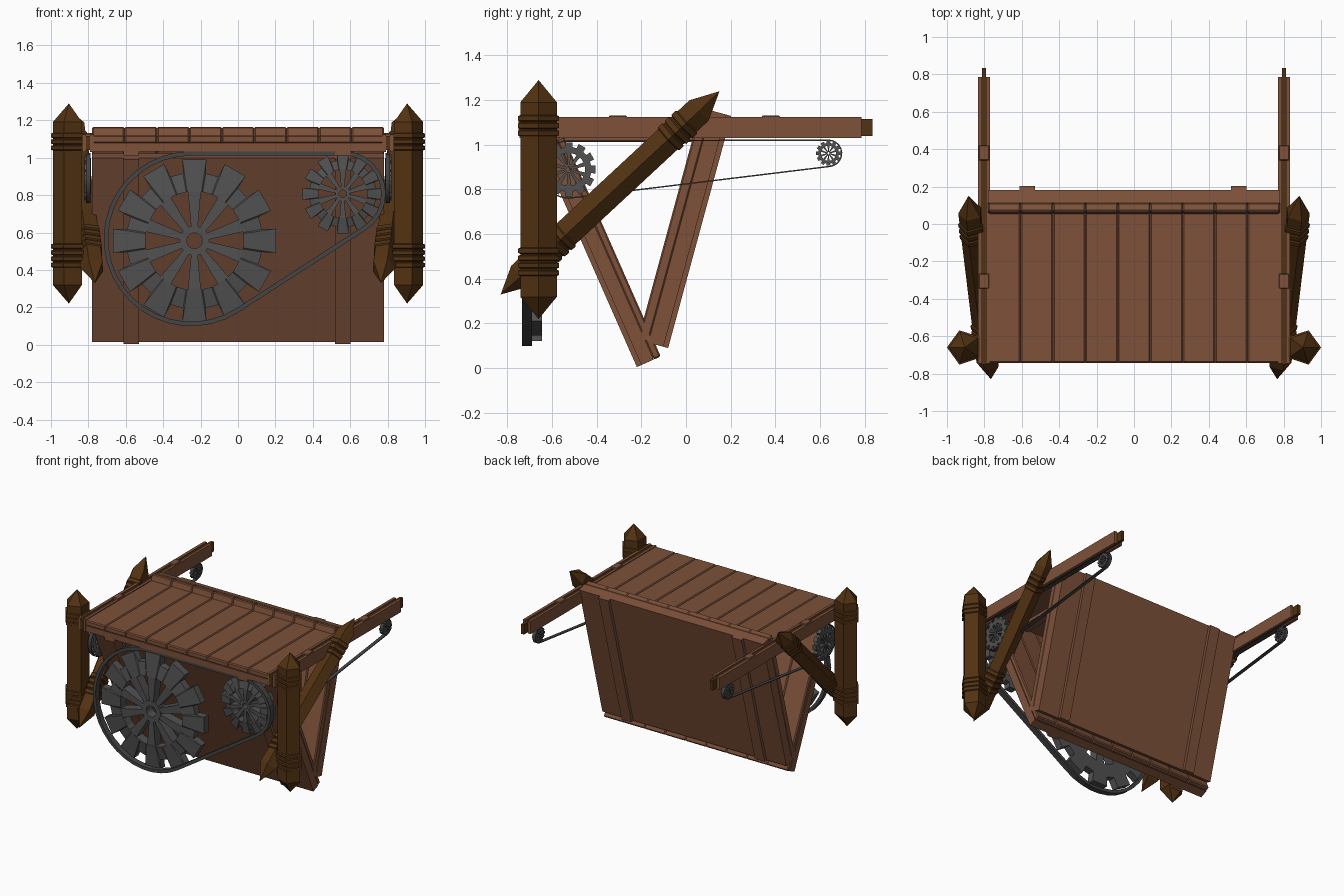
import bpy, bmesh, math
from mathutils import Matrix, Vector

if "Cube" in bpy.data.objects:
    bpy.data.objects.remove(bpy.data.objects["Cube"])


def material(name, rgb):
    m = bpy.data.materials.new(name)
    m.diffuse_color = (*rgb, 1)
    m.use_nodes = True
    m.node_tree.nodes["Principled BSDF"].inputs["Base Color"].default_value = m.diffuse_color
    return m


WOOD = material("plank_brown", (0.205, 0.082, 0.042))
DARK = material("dark_timber", (0.085, 0.032, 0.006))
STEEL = material("gear_grey", (0.082, 0.082, 0.082))
BELT = material("belt_grey", (0.058, 0.058, 0.06))


def finish(name, bm, mat, mirror=False):
    """Turn a bmesh into an object, optionally with a copy mirrored in x."""
    for side in ((1, -1) if mirror else (1,)):
        b = bm.copy()
        b.transform(Matrix.Diagonal((side, 1, 1, 1)))
        bmesh.ops.recalc_face_normals(b, faces=b.faces)
        label = name if not mirror else ("right_" if side > 0 else "left_") + name
        me = bpy.data.meshes.new(label)
        b.to_mesh(me)
        b.free()
        me.materials.append(mat)
        bpy.context.collection.objects.link(bpy.data.objects.new(label, me))
    bm.free()


def add_box(bm, x, y, z, bevel=0.0):
    t = bmesh.new()
    mat = Matrix.LocRotScale(((x[0] + x[1]) / 2, (y[0] + y[1]) / 2, (z[0] + z[1]) / 2), None,
                             (x[1] - x[0], y[1] - y[0], z[1] - z[0]))
    bmesh.ops.create_cube(t, size=1, matrix=mat)
    if bevel:
        bmesh.ops.bevel(t, geom=t.edges[:], offset=bevel, segments=1, affect='EDGES')
    me = bpy.data.meshes.new("tmp")
    t.to_mesh(me)
    t.free()
    bm.from_mesh(me)
    bpy.data.meshes.remove(me)


# ---- plank panels: backing board, nine planks inside, two battens outside
def panel(name, corner, up, length, plank, back, batten):
    """corner = outer bottom (y, z); up = direction (y, z); outside lies right of up."""
    up = Vector((0, *up)).normalized()
    out = Vector((0, up.z, -up.y)) * (-1 if name == "front_panel" else 1)
    m = Matrix.Identity(4)
    m.col[1][:3], m.col[2][:3], m.col[3][:3] = out, up, (0, *corner)
    parts = {"backing": bmesh.new(), "planks": bmesh.new(), "battens": bmesh.new()}
    add_box(parts["backing"], (-.78, .78), (-batten - back, -batten), (0, length))
    w = 1.56 / 9
    for i in range(9):
        add_box(parts["planks"], (-.78 + i * w, -.78 + (i + 1) * w),
                (-batten - back - plank, -batten - back + .001), (0, length), .007)
    for x in (-.57, .56):
        add_box(parts["battens"], (x - .042, x + .042), (-batten - .002, 0), (0, length))
    for key, bm in parts.items():
        bm.transform(m)
        finish(name + "_" + key, bm, WOOD)


panel("front_panel", (-.22, .005), (-.404, .915), 1.077, .035, .06, .022)
panel("back_panel", (-.08, .09), (.262, .965), 1.077, .048, .07, .022)
panel("top_panel", (-.742, 1.012), (1, 0), .81, .04, .045, .022)

# ---- side rails: two boards around a dark sliding bar, with two cover blocks
bm = bmesh.new()
for x in ((.77, .79), (.813, .835)):
    add_box(bm, x, (-.745, .785), (1.03, 1.125))
finish("rail_boards", bm, WOOD, True)
bm = bmesh.new()
add_box(bm, (.79, .813), (-.75, .835), (1.04, 1.115))
finish("rail_bar", bm, DARK, True)
bm = bmesh.new()
for y in (-.305, .38):
    add_box(bm, (.775, .83), (y - .04, y + .04), (1.1, 1.131), .004)
finish("rail_covers", bm, WOOD, True)


# ---- pentagonal timbers with pointed ends and collars
def timber(name, a, b, r):
    prof = [(0, 0), (r, .093)]
    for start in (.18, .765):
        for k in range(4 if start < .5 else 3):
            z = start + k * .031
            prof += [(r, z), (r * 1.12, z + .004), (r * 1.12, z + .022), (r, z + .026)]
    prof += [(r, .907), (0, 1)]
    a, b = Vector(a), Vector(b)
    d = b - a
    rot = Vector((0, 0, 1)).rotation_difference(d).to_matrix().to_4x4()
    bm = bmesh.new()
    rows = [[bm.verts.new((q * math.cos(i * math.tau / 5), q * math.sin(i * math.tau / 5), z * d.length))
             for i in range(5)] for q, z in prof]
    for p, q in zip(rows, rows[1:]):
        for i in range(5):
            j = (i + 1) % 5
            bm.faces.new((p[i], p[j], q[j], q[i]))
    bmesh.ops.remove_doubles(bm, verts=bm.verts, dist=1e-5)
    bm.transform(Matrix.Translation(a) @ rot)
    finish(name, bm, DARK, True)


timber("post", (.904, -.66, .22), (.904, -.66, 1.29), .086)
timber("brace", (.765, -.83, .33), (.885, .15, 1.24), .066)


# ---- gears and belts, drawn in a plane (u, v) with depth d
def strip(bm, place, outer, inner, d0, d1, dome=0.0, closed=True):
    """Solid band between two point lists; dome pushes the inner front edge out."""
    rows = [[bm.verts.new(place(*p, d)) for p in pts]
            for pts, d in ((outer, d0), (outer, d1), (inner, d1), (inner, d0 - dome))]
    n = len(outer)
    for i in range(n if closed else n - 1):
        j = (i + 1) % n
        for k in range(4):
            p, q = rows[k], rows[(k + 1) % 4]
            bm.faces.new((p[i], p[j], q[j], q[i]))
    if not closed:
        for i in (0, n - 1):
            bm.faces.new([row[i] for row in rows])


def polar(c, r, a):
    return (c[0] + r * math.cos(a), c[1] + r * math.sin(a))


def front(u, v, d):
    return (u, d, v)


def side(u, v, d):
    return (d, u, v)


def gear(name, place, c, R, d0, d1, dome, mirror=False, teeth=12, spokes=10):
    bm = bmesh.new()
    pitch = math.tau / teeth
    pts = [(i * pitch + f * pitch, r) for i in range(teeth)
           for f, r in ((-.32, .83), (-.28, 1), (.28, 1), (.32, .83))]
    # toothed rim
    strip(bm, place, [polar(c, r * R, a) for a, r in pts],
          [polar(c, .6 * R, a) for a, r in pts], d0, d1, dome)
    # hub
    ring = [i * math.tau / 20 for i in range(20)]
    strip(bm, place, [polar(c, .18 * R, a) for a in ring],
          [polar(c, .095 * R, a) for a in ring], d0 - dome, d1)
    # tapered spokes
    for i in range(spokes):
        a = (i + .5) * math.tau / spokes
        strip(bm, place, [polar(c, .62 * R, a - .13), polar(c, .62 * R, a + .13)],
              [polar(c, .15 * R, a - .26), polar(c, .15 * R, a + .26)], d0 - dome * .9, d1, 0, False)
    finish(name, bm, STEEL, mirror)


def belt(name, place, c1, r1, c2, r2, thick, d0, d1, mirror=False, n=22):
    dx, dy = c2[0] - c1[0], c2[1] - c1[1]
    phi, a = math.atan2(dy, dx), math.acos((r1 - r2) / math.hypot(dx, dy))
    path = [(c1, r1, phi + a + (math.tau - 2 * a) * i / n) for i in range(n + 1)]
    path += [(c2, r2, phi - a + 2 * a * i / 10) for i in range(11)]
    bm = bmesh.new()
    strip(bm, place, [polar(c, r, t) for c, r, t in path],
          [polar(c, r - thick, t) for c, r, t in path], d0, d1)
    finish(name, bm, BELT, mirror)


BIG, SMALL = (-.233, .556), (.56, .807)
gear("large_front_gear", front, BIG, .44, -.70, -.645, .02)
gear("small_front_gear", front, SMALL, .217, -.70, -.645, .015)
belt("front_belt", front, (-.25, .567), .468, SMALL, .23, .024, -.735, -.69)

NEAR, FAR = (-.525, .89), (.638, .962)
gear("side_drive_gear", side, NEAR, .122, .79, .82, .004, True)
gear("side_idler_gear", side, FAR, .056, .79, .82, .003, True)
belt("side_belt", side, NEAR, .131, FAR, .062, .006, .788, .814, True)
